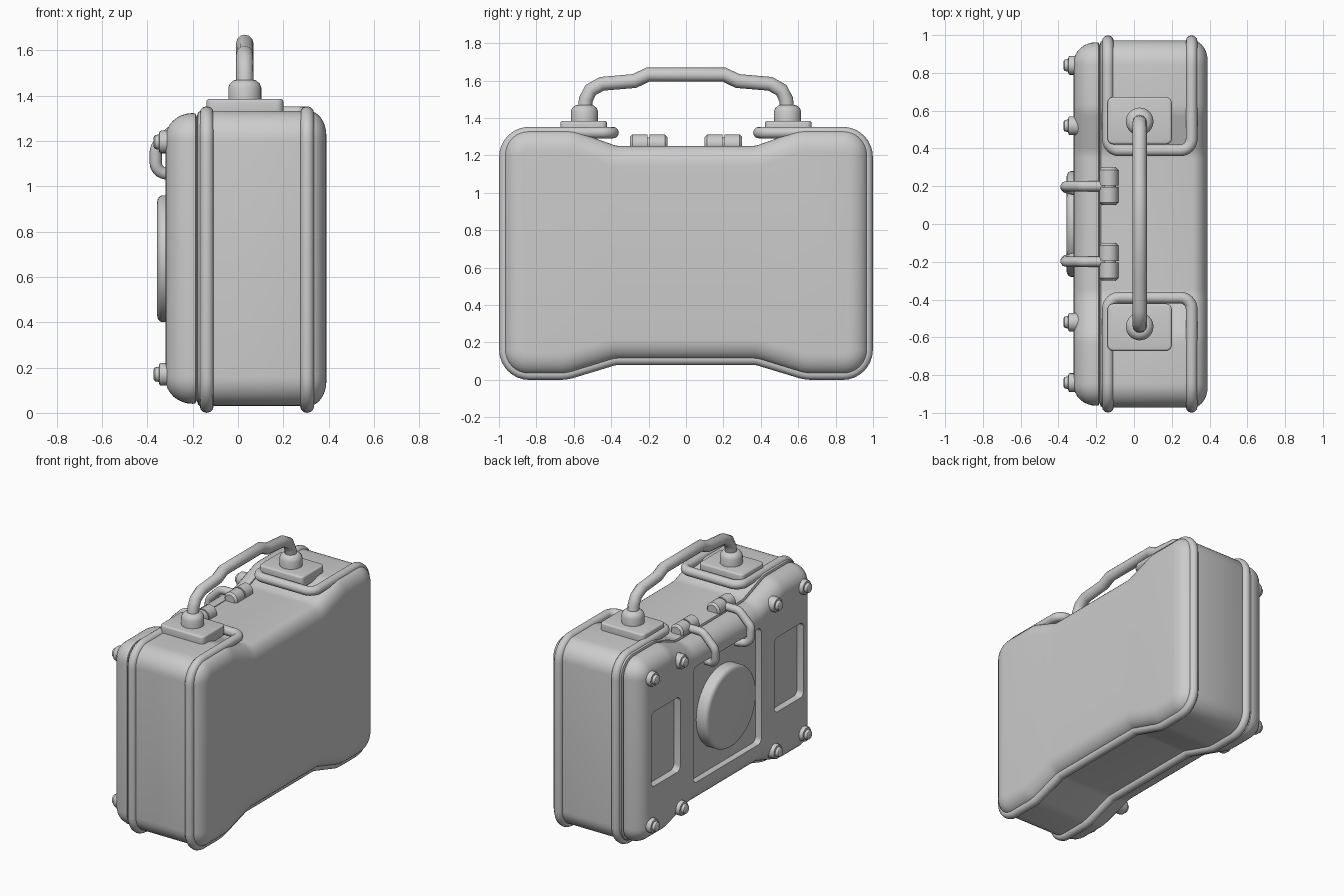
import bpy, bmesh
from math import sin, cos, tan, pi, radians
from mathutils import Vector, Matrix

if "Cube" in bpy.data.objects:
    bpy.data.objects.remove(bpy.data.objects["Cube"])


def finish(obj, angle=35):
    bpy.ops.object.select_all(action='DESELECT')
    obj.select_set(True)
    bpy.context.view_layer.objects.active = obj
    bpy.ops.object.shade_smooth_by_angle(angle=radians(angle))
    return obj


def from_bmesh(name, bm):
    bmesh.ops.recalc_face_normals(bm, faces=bm.faces)
    me = bpy.data.meshes.new(name)
    bm.to_mesh(me)
    bm.free()
    obj = bpy.data.objects.new(name, me)
    bpy.context.collection.objects.link(obj)
    return obj


def fillet(points, closed=True, n=8):
    """Round the corners of a path; points are (x, y, z, radius)."""
    out, count = [], len(points)
    for i, p in enumerate(points):
        c, r = Vector(p[:3]), p[3]
        if r == 0 or (not closed and i in (0, count - 1)):
            out.append(c)
            continue
        a = (Vector(points[i - 1][:3]) - c).normalized()
        b = (Vector(points[(i + 1) % count][:3]) - c).normalized()
        half = a.angle(b) / 2
        t = r / tan(half)
        o = c + (a + b).normalized() * r / sin(half)
        u, v = (c + a * t - o).normalized(), (c + b * t - o).normalized()
        out += [o + u.slerp(v, k / n) * r for k in range(n + 1)]
    return out


def tube(name, points, radius, closed=False):
    cu = bpy.data.curves.new(name, 'CURVE')
    cu.dimensions = '3D'
    cu.bevel_depth, cu.bevel_resolution, cu.use_fill_caps = radius, 4, True
    sp = cu.splines.new('POLY')
    sp.points.add(len(points) - 1)
    for q, p in zip(sp.points, points):
        q.co = (*p, 1)
    sp.use_cyclic_u = closed
    obj = bpy.data.objects.new(name, cu)
    bpy.context.collection.objects.link(obj)
    bpy.ops.object.select_all(action='DESELECT')
    obj.select_set(True)
    bpy.context.view_layer.objects.active = obj
    bpy.ops.object.convert(target='MESH')
    return finish(bpy.context.object, 50)


def bridge(bm, rings):
    for a, b in zip(rings, rings[1:]):
        for k in range(len(a)):
            j = (k + 1) % len(a)
            bm.faces.new((a[k], a[j], b[j], b[k]))
    bm.faces.new(rings[0])
    bm.faces.new(rings[-1])


def lathe(name, profile, loc, axis, n=32):
    """Revolve (radius, height) pairs around an axis, capped at both ends."""
    bm = bmesh.new()
    rings = [[bm.verts.new((r * cos(2 * pi * k / n), r * sin(2 * pi * k / n), h))
              for k in range(n)] for r, h in profile]
    bridge(bm, rings)
    rot = Vector((0, 0, 1)).rotation_difference(Vector(axis)).to_matrix().to_4x4()
    bm.transform(Matrix.Translation(loc) @ rot)
    return finish(from_bmesh(name, bm))


def box(name, loc, size, axis, corner, edge=0.0):
    """Box whose edges along one axis get a corner radius, the rest a small edge radius."""
    bm = bmesh.new()
    bmesh.ops.create_cube(bm, size=1)
    bm.transform(Matrix.Translation(loc) @ Matrix.Diagonal((*size, 1)))
    es = [e for e in bm.edges if abs((e.verts[0].co - e.verts[1].co)[axis]) > 1e-5]
    bmesh.ops.bevel(bm, geom=es, offset=corner, segments=5, profile=0.5, affect='EDGES')
    if edge:
        es = [e for e in bm.edges if e.calc_face_angle(0) > 1.2]
        bmesh.ops.bevel(bm, geom=es, offset=edge, segments=3, profile=0.5, affect='EDGES')
    return finish(from_bmesh(name, bm))


def mirrored(half):
    return half + [(x, -y, z, r) for x, y, z, r in reversed(half)]


# Waisted case outline in the YZ plane
outline = fillet(mirrored([(0, .37, 1.25, .15), (0, .60, 1.333, .2), (0, .972, 1.333, .13),
                           (0, .972, .03, .13), (0, .64, .03, .25), (0, .38, .11, .12)]))


def shell(name, profile):
    """Loft the outline through (x, inset) stations."""
    bm, rings, n = bmesh.new(), [], len(outline)
    for x, inset in profile:
        ring = []
        for i, p in enumerate(outline):
            a = (p - outline[i - 1]).normalized()
            b = (outline[(i + 1) % n] - p).normalized()
            t = (a + b).normalized()
            inward = Vector((0, t.z, -t.y))
            ring.append(bm.verts.new(Vector((x, p.y, p.z)) + inward * inset))
        rings.append(ring)
    bridge(bm, rings)
    return from_bmesh(name, bm)


def quarter(x0, dx, inset0, d):
    return [(x0 + dx * sin(k * pi / 16), inset0 + d * (1 - cos(k * pi / 16))) for k in range(9)]


# Main case and lid
finish(shell("case_body", [(-.182, .025), (-.176, .006), (-.165, 0)] + quarter(.31, .08, 0, .11)))
lid = shell("case_lid", [(-.182, .025), (-.188, .012)] + quarter(-.2, -.12, .01, .11))

# Recessed panels cut into the lid face
for y, z, w, h, depth in ((0, .685, .75, .81, .045), (.68, .69, .32, .52, .05), (-.68, .69, .32, .52, .05)):
    cutter = box("panel_cutter", (-.42 + depth, y, z), (.2, w, h), 0, .035)
    cutter.hide_render = True
    bpy.context.view_layer.objects.active = lid
    mod = lid.modifiers.new("recess", 'BOOLEAN')
    mod.operation, mod.solver, mod.object = 'DIFFERENCE', 'EXACT', cutter
    bpy.ops.object.modifier_apply(modifier=mod.name)
    bpy.data.objects.remove(cutter)
finish(lid, 30)

# Round boss in the centre panel
lathe("lid_disc", [(.28, 0), (.28, .065), (.275, .076), (.264, .084), (.25, .087)],
      (-.27, 0, .68), (-1, 0, 0), 64)

# Lid screws
for y in (-.84, -.52, .52, .84):
    for z in (.17, 1.195):
        lathe("lid_screw", [(.05, 0), (.05, .055), (.046, .062), (.034, .064), (.03, .082), (.022, .087)],
              (-.285, y, z), (-1, 0, 0), 20)

# Protective bar: one closed loop running round both edges of the case
side = [(.39, 1.322, .06), (.968, 1.322, .13), (.968, .031, .13), (.64, .031, .25), (.38, .11, .12)]
near = mirrored([(-.138, y, z, r) for y, z, r in side])
far = [(.305, y, z, r) for x, y, z, r in reversed(near)]
tube("edge_bar", fillet(near + far), .031, True)

for s in (-1, 1):
    # Handle mounts
    box("handle_plate", (.03, s * .547, 1.345), (.34, .25, .08), 2, .03, .012)
    lathe("handle_socket", [(.073, 0), (.073, .06), (.066, .078), (.05, .092), (.036, .095)],
          (.03, s * .543, 1.375), (0, 0, 1))
    # Latch barrels and hooks
    for d in (-1, 1):
        lathe("latch_barrel", [(.05, -.0475), (.05, .034), (.036, .0475)],
              (-.133, s * .2 + d * .0525, 1.262), (0, d, 0), 24)
    lathe("latch_pin", [(.035, -.02), (.035, .02)], (-.133, s * .2, 1.262), (0, 1, 0), 24)
    tube("latch_hook", fillet([(-.12, s * .2, 1.262, 0), (-.27, s * .2, 1.262, .07),
                               (-.363, s * .2, 1.17, .05), (-.363, s * .19, 1.06, .05),
                               (-.24, s * .16, 1.05, 0)], False), .027)

# Carrying handle
arc = [(.03, .543, 1.42, 0), (.03, .535, 1.50, 0), (.03, .51, 1.55, 0), (.03, .45, 1.583, 0),
       (.03, .275, 1.598, 0), (.03, .205, 1.632, 0)]
tube("carry_handle", fillet(mirrored(arc), False), .038)
